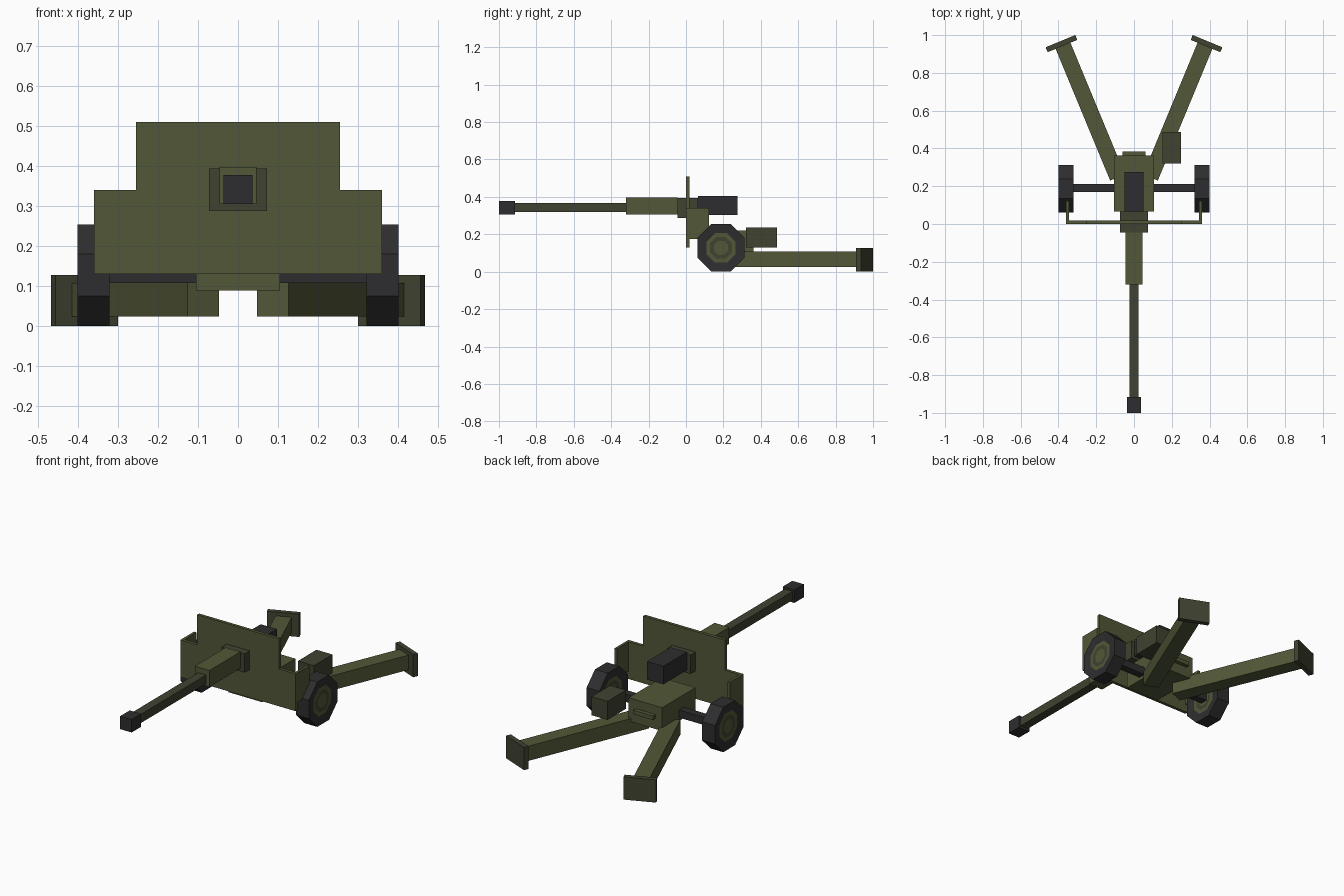
import bpy, bmesh, math
from mathutils import Matrix, Vector

cube = bpy.data.objects.get("Cube")
if cube:
    bpy.data.objects.remove(cube, do_unlink=True)


def material(name, rgb):
    m = bpy.data.materials.new(name)
    m.use_nodes = True
    m.diffuse_color = (*rgb, 1)
    bsdf = next(n for n in m.node_tree.nodes if n.type == 'BSDF_PRINCIPLED')
    bsdf.inputs["Base Color"].default_value = (*rgb, 1)
    bsdf.inputs["Roughness"].default_value = 0.8
    return m


olive = material("olive green", (0.083, 0.095, 0.038))
dark_olive = material("dark olive", (0.05, 0.055, 0.03))
charcoal = material("charcoal", (0.027, 0.027, 0.029))


def finish(name, bm, *mats):
    bmesh.ops.recalc_face_normals(bm, faces=bm.faces)
    mesh = bpy.data.meshes.new(name)
    bm.to_mesh(mesh)
    bm.free()
    for m in mats:
        mesh.materials.append(m)
    obj = bpy.data.objects.new(name, mesh)
    bpy.context.collection.objects.link(obj)
    return obj


def box(name, x, y, z, mat, turn=0.0):
    """Box from its (min, max) ranges, turned about its own vertical axis."""
    centre = Vector([sum(r) / 2 for r in (x, y, z)])
    size = [r[1] - r[0] for r in (x, y, z)]
    bm = bmesh.new()
    bmesh.ops.create_cube(bm, size=1)
    bm.transform(Matrix.Translation(centre) @ Matrix.Rotation(turn, 4, 'Z')
                 @ Matrix.Diagonal((*size, 1)))
    return finish(name, bm, mat)


def around(c, size):
    return (c - size / 2, c + size / 2)


# Gun, from muzzle to breech
box("muzzle", (-.036, .036), (-1, -.915), (.305, .378), charcoal)
box("barrel", (-.025, .025), (-.915, -.32), (.318, .367), dark_olive)
box("barrel_jacket", (-.046, .046), (-.32, -.045), (.305, .398), olive)
box("gun_mount", (-.073, .073), (-.045, .065), (.288, .394), dark_olive)
box("breech", (-.051, .051), (.065, .275), (.304, .406), charcoal)

# Stepped shield plate
outline = [(.36, .13), (.36, .34), (.255, .34), (.255, .51)]
outline += [(-x, z) for x, z in reversed(outline)]
bm = bmesh.new()
plate = bm.faces.new([bm.verts.new((x, 0, z)) for x, z in outline])
thick = bmesh.ops.extrude_face_region(bm, geom=[plate])["geom"]
bmesh.ops.translate(bm, vec=(0, .018, 0),
                    verts=[v for v in thick if isinstance(v, bmesh.types.BMVert)])
finish("shield", bm, olive)

# Carriage
box("carriage_body", (-.105, .105), (.065, .362), (.088, .22), olive)
box("rear_handle", (-.062, .062), (.362, .384), (.147, .17), olive)
box("axle", (-.33, .33), (.17, .213), (.107, .15), charcoal)
box("ammunition_box", (.15, .25), (.32, .486), (.13, .235), dark_olive)


def wheel(name, side):
    """Octagonal tyre with a flush hub, its rings made by insetting the caps."""
    bm = bmesh.new()
    bmesh.ops.create_cone(bm, cap_ends=True, segments=8, depth=.08,
                          radius1=.137, radius2=.137)
    caps = [f for f in bm.faces if len(f.verts) == 8]
    for inset, slot, sink in ((.052, 1, -.006), (.022, 2, 0), (.022, 1, 0)):
        bmesh.ops.inset_region(bm, faces=caps, thickness=inset, depth=sink)
        for f in caps:
            f.material_index = slot
    bm.transform(Matrix.Translation((side * .361, .187, .1275))
                 @ Matrix.Rotation(math.pi / 2, 4, 'Y')
                 @ Matrix.Rotation(math.pi / 8, 4, 'Z'))
    finish(name, bm, charcoal, olive, dark_olive)


# Mirrored parts
SPLAY = math.radians(22.5)
START, END = Vector((.0855, .247)), Vector((.379, .947))
for label, s in (("left", 1), ("right", -1)):
    wheel(label + "_wheel", s)
    box(label + "_shield_wing", around(s * .3525, .015), (.018, .122),
        (.175, .34), olive)
    mid, length = (START + END) / 2, (END - START).length
    box(label + "_trail", around(s * mid.x, .085), around(mid.y, length),
        (.024, .107), olive, -s * SPLAY)
    box(label + "_trail_foot", around(s * .384, .17), around(.955, .028),
        (0, .128), dark_olive, -s * SPLAY)
